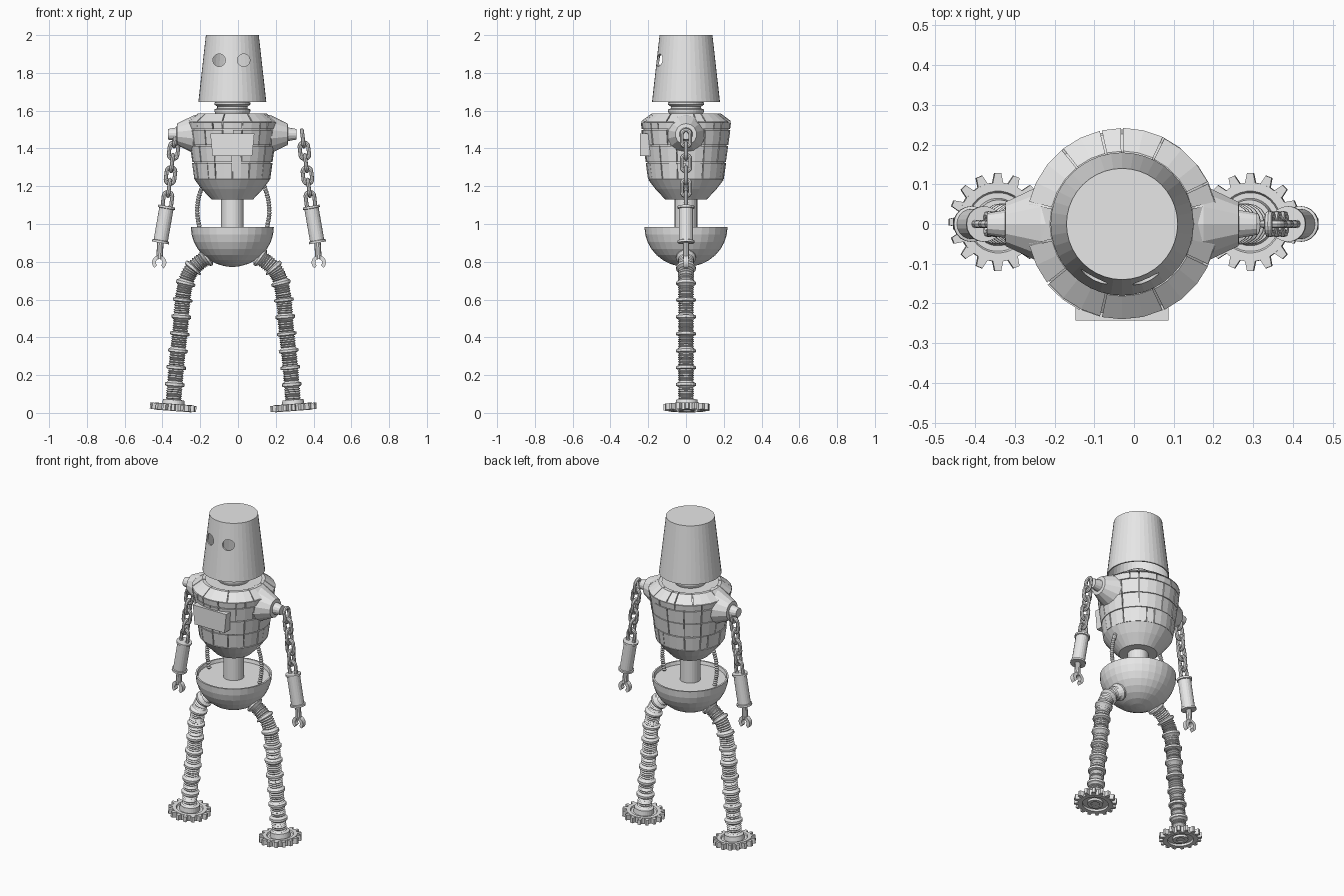
import bpy, bmesh, math, random
from math import sin, cos, pi, tau
from mathutils import Vector, Matrix

random.seed(4)
cube = bpy.data.objects.get("Cube")
if cube:
    bpy.data.objects.remove(cube)

steel = bpy.data.materials.new("plain grey metal")
steel.use_nodes = True
GREY = (0.8, 0.8, 0.8, 1)
steel.diffuse_color = GREY
steel.node_tree.nodes["Principled BSDF"].inputs["Base Color"].default_value = GREY

MID = -0.03   # body axis
HIP = -0.025  # mirror axis of legs and cables
ARM = 0.005   # mirror axis of arms


def loft(bm, rings, closed=False):
    """Skin a list of point rings; open ends are capped."""
    loops = [[bm.verts.new(p) for p in ring] for ring in rings]
    n = len(loops[0])
    pairs = list(zip(loops, loops[1:]))
    if closed:
        pairs.append((loops[-1], loops[0]))
    else:
        bm.faces.new(loops[0][::-1])
        bm.faces.new(loops[-1])
    for a, b in pairs:
        for i in range(n):
            j = (i + 1) % n
            bm.faces.new((a[i], a[j], b[j], b[i]))


def finish(name, bm):
    bmesh.ops.recalc_face_normals(bm, faces=bm.faces[:])
    mesh = bpy.data.meshes.new(name)
    bm.to_mesh(mesh)
    bm.free()
    mesh.materials.append(steel)
    ob = bpy.data.objects.new(name, mesh)
    bpy.context.collection.objects.link(ob)
    return ob


def frame(p, d):
    """Matrix at p whose z axis is d, for directions in the xz plane."""
    z = Vector(d).normalized()
    y = Vector((0, 1, 0))
    m = Matrix((y.cross(z), y, z)).transposed().to_4x4()
    m.translation = p
    return m


def circle(m, r, z=0, n=16):
    return [m @ Vector((r * cos(tau * i / n), r * sin(tau * i / n), z)) for i in range(n)]


def turned(bm, m, profile, n=16):
    loft(bm, [circle(m, r, z, n) for r, z in profile])


def lathe(name, m, profile, n=32):
    bm = bmesh.new()
    turned(bm, m, profile, n)
    return finish(name, bm)


def path(points, step):
    """Even samples (position, direction) along a smooth curve."""
    P = [Vector(p) for p in points]
    P = [2 * P[0] - P[1]] + P + [2 * P[-1] - P[-2]]
    dense = []
    for a, b, c, d in zip(P, P[1:], P[2:], P[3:]):
        for k in range(60):
            t = k / 60
            dense.append(0.5 * (2 * b + (c - a) * t + (2 * a - 5 * b + 4 * c - d) * t ** 2
                                + (3 * b - a - 3 * c + d) * t ** 3))
    out, run = [], step
    for a, b in zip(dense, dense[1:]):
        run += (b - a).length
        if run >= step:
            run -= step
            out.append((a, b - a))
    return out


def sweep(name, points, step, radius, n=16):
    bm = bmesh.new()
    loft(bm, [circle(frame(p, d), radius(i), 0, n)
              for i, (p, d) in enumerate(path(points, step))])
    return finish(name, bm)


body = Matrix.Translation((MID, 0, 0))

# Bucket head: hollow, open below, two round eye holes
head = lathe("head", body, [(.132, 1.99), (.172, 1.645), (.18, 1.645), (.14, 2)], 40)
for x in (-.1, .03):
    bm = bmesh.new()
    turned(bm, Matrix.Translation((x, -.15, 1.867)) @ Matrix.Rotation(pi / 2, 4, 'X'),
           [(.033, -.1), (.033, .1)], 24)
    cutter = finish("eye_cutter", bm)
    cutter.hide_render = True
    mod = head.modifiers.new("eye hole", 'BOOLEAN')
    mod.operation, mod.solver, mod.object = 'DIFFERENCE', 'EXACT', cutter
    bpy.context.view_layer.objects.active = head
    bpy.ops.object.modifier_apply(modifier=mod.name)
    bpy.data.objects.remove(cutter)

lathe("neck", body, [(.085, 1.57), (.095, 1.597), (.095, 1.607), (.08, 1.612),
                     (.08, 1.622), (.095, 1.632), (.095, 1.642), (.07, 1.66)])

# Torso core with tapered base
lathe("torso_core", body, [(.11, 1.13), (.162, 1.185), (.2, 1.235), (.192, 1.24),
                           (.23, 1.535), (.175, 1.58)], 28)

# Riveted-on patchwork plates with narrow gaps
SEG = 28
bm = bmesh.new()
rows = [(.2, 1.235), (.212, 1.325), (.224, 1.415), (.235, 1.5), (.24, 1.54), (.182, 1.587)]
for (r0, z0), (r1, z1) in zip(rows, rows[1:]):
    at, end = random.randint(0, 2), None
    end = at + SEG
    while at < end:
        span = min(random.choice((1, 2, 2, 3)), end - at)
        lift = random.uniform(-.002, .002)
        rings = []
        for i in range(span + 1):
            shift = .05 if i == 0 else -.05 if i == span else 0
            a = tau * (at + i + shift) / SEG
            rings.append([body @ Vector((r * cos(a), r * sin(a), z)) for r, z in
                          ((r0 - .02, z0 + .002), (r0 + lift, z0 + .002),
                           (r1 + lift, z1 - .002), (r1 - .02, z1 - .002))])
        loft(bm, rings)
        at += span
finish("torso_plates", bm)

# Flat chest hatch
bm = bmesh.new()
loft(bm, [[(MID + x, y, z) for x, z in ((-.105, 1.36), (.105, 1.36), (.117, 1.48), (-.117, 1.48))]
          for y in (-.15, -.243)])
finish("chest_hatch", bm)

# Waist post and bowl-shaped pelvis with a sunken deck
lathe("waist_post", body, [(.06, .94), (.06, 1.15)], 24)
bowl = [(.205, .965), (.21, .985)]
bowl += [(.22 * cos(a), .985 - .212 * sin(a)) for a in [pi / 2 * k / 8 for k in range(8)]]
bowl.append((.012, .773))
lathe("pelvis_bowl", body, bowl, 32)

for s, side in ((1, "left"), (-1, "right")):
    # Shoulder cone and pin
    lathe(side + "_shoulder", frame((MID, 0, 1.475), (s, 0, 0)),
          [(.11, .15), (.1, .205), (.057, .293), (.036, .295), (.028, .34)], 14)

    # Ribbed side cable
    sweep(side + "_cable", [(HIP + s * x, 0, z) for x, z in
                            ((.16, 1.215), (.185, 1.13), (.19, 1.05), (.175, .96))],
          .007, lambda i: .013 if i % 2 else .009, 10)

    # Corrugated leg with thick collars
    leg = [(HIP + s * x, 0, z) for x, z in
           ((.12, .84), (.222, .755), (.262, .64), (.28, .45), (.3, .26), (.318, .045))]
    sweep(side + "_leg", leg, .006,
          lambda i: .052 if i % 15 in (4, 5, 6) else (.043 if i % 2 else .036))

    # Gear foot, square to the leg
    bm = bmesh.new()
    m = frame((HIP + s * .32, .005, .01), (-s * .075, 0, 1))
    turned(bm, m, [(.025, .006), (.025, 0), (.045, 0), (.045, .014), (.075, .014), (.075, 0),
                   (.1, 0), (.1, .038), (.078, .038), (.074, .03), (.06, .03), (.056, .06)], 30)
    for k in range(16):
        turn = m @ Matrix.Rotation(tau * k / 16, 4, 'Z')
        loft(bm, [[turn @ Vector((r, y, z)) for y, z in ((-w, .003), (w, .003), (w, .036), (-w, .036))]
                  for r, w in ((.094, .014), (.123, .008))])
    finish(side + "_gear_foot", bm)

    # Arm chain of alternating links
    top, elbow, wrist = [Vector((ARM + s * x, 0, z)) for x, z in
                         ((.332, 1.505), (.382, 1.095), (.416, .9))]
    down = (elbow - top).normalized()
    bm = bmesh.new()
    for k in range(6):
        m = frame(top + down * (.052 + .066 * k), down)
        if k % 2 == 0:
            m = m @ Matrix.Rotation(pi / 2, 4, 'Z')
        rings = []
        for j in range(20):
            a = tau * (j + .5) / 20
            bend = math.copysign(.021, sin(a))
            rings.append(circle(m @ frame((.023 * cos(a), 0, .023 * sin(a) + bend),
                                          (-sin(a), 0, cos(a))), .0105, 0, 8))
        loft(bm, rings, True)
    finish(side + "_arm_chain", bm)

    # Forearm spool
    m = frame(elbow, wrist - elbow)
    size = (wrist - elbow).length
    lathe(side + "_forearm", m, [(.045, 0), (.045, .012), (.038, .014), (.038, size - .014),
                                 (.045, size - .012), (.045, size)], 20)

    # Open-ended wrench hand
    bm = bmesh.new()
    m = frame(wrist, (s * .06, 0, -1))
    turned(bm, m, [(.017, -.01), (.017, .085)], 10)
    rings = []
    for k in range(19):
        a = math.radians(38 + 284 * k / 18)
        rings.append([m @ Vector((r * sin(a), y, .104 + r * cos(a))) for r, y in
                      ((.018, -.014), (.038, -.014), (.038, .014), (.018, .014))])
    loft(bm, rings)
    finish(side + "_wrench_hand", bm)
